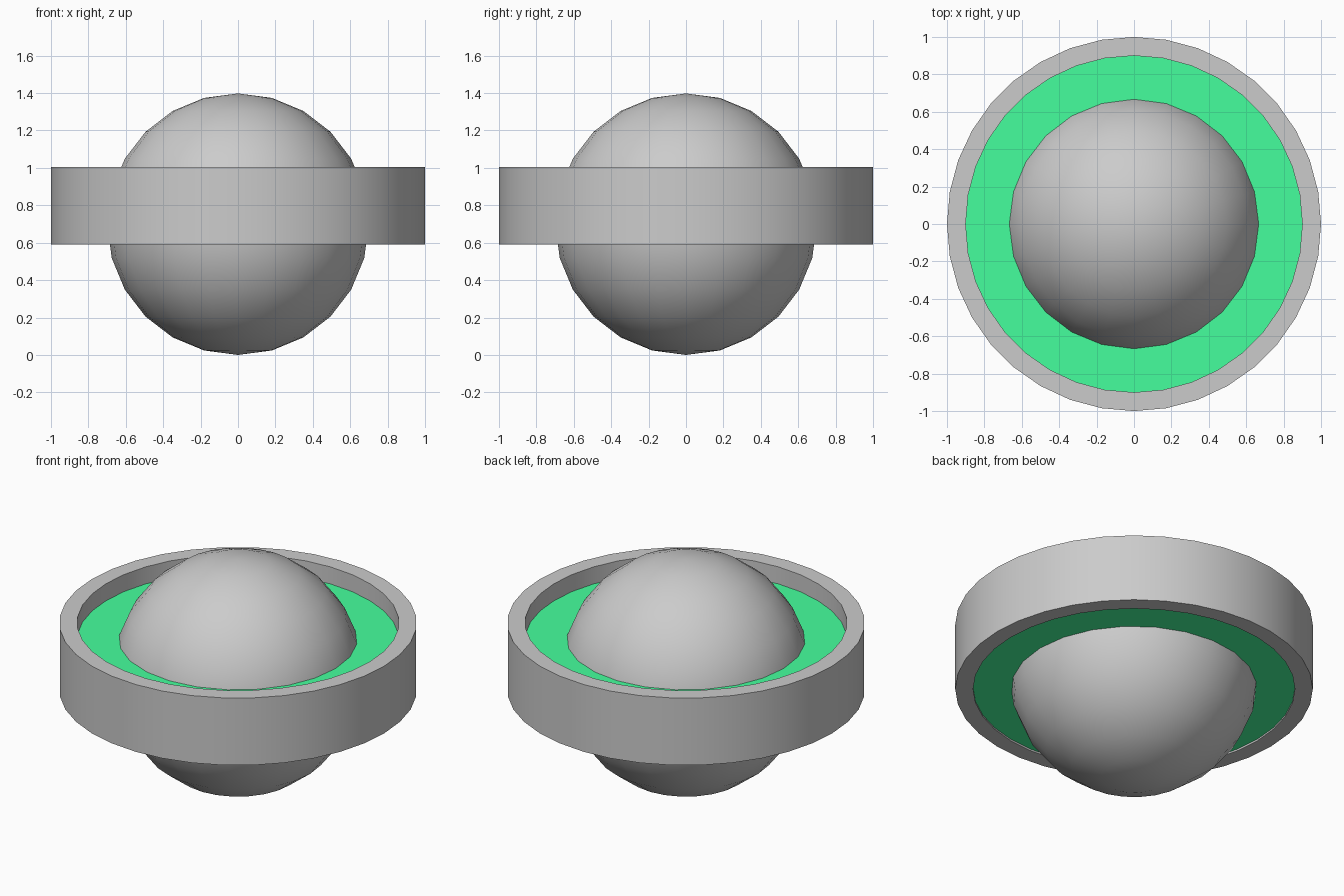
import bpy
import math

if "Cube" in bpy.data.objects:
    bpy.data.objects.remove(bpy.data.objects["Cube"])

SIDES = 36


def smooth(obj):
    bpy.context.view_layer.objects.active = obj
    obj.select_set(True)
    bpy.ops.object.shade_smooth_by_angle(angle=math.radians(35))
    obj.select_set(False)


def lathe(name, profile):
    """Spin a closed (radius, z) profile around the z axis."""
    n = len(profile)
    verts = [(r * math.sin(a), r * math.cos(a), z)
             for a in (2 * math.pi * i / SIDES for i in range(SIDES))
             for r, z in profile]
    faces = [(i * n + j, i * n + (j + 1) % n,
              (i + 1) % SIDES * n + (j + 1) % n, (i + 1) % SIDES * n + j)
             for i in range(SIDES) for j in range(n)]
    mesh = bpy.data.meshes.new(name)
    mesh.from_pydata(verts, [], faces)
    obj = bpy.data.objects.new(name, mesh)
    bpy.context.collection.objects.link(obj)
    # consistent outward normals
    bpy.ops.object.select_all(action='DESELECT')
    bpy.context.view_layer.objects.active = obj
    obj.select_set(True)
    bpy.ops.object.mode_set(mode='EDIT')
    bpy.ops.mesh.select_all(action='SELECT')
    bpy.ops.mesh.normals_make_consistent(inside=False)
    bpy.ops.object.mode_set(mode='OBJECT')
    smooth(obj)
    return obj


# central ball
bpy.ops.mesh.primitive_uv_sphere_add(segments=24, ring_count=12,
                                     radius=0.699, location=(0, 0, 0.699))
ball = bpy.context.object
ball.name = "central_ball"
smooth(ball)

# outer ring with open centre
lathe("outer_ring", [(0.9, 0.59), (1.0, 0.59), (1.0, 1.005), (0.9, 1.005)])

# thick green disc filling the gap between ball and ring
bpy.ops.mesh.primitive_cylinder_add(vertices=SIDES, radius=0.901, depth=0.3,
                                    location=(0, 0, 0.75))
disc = bpy.context.object
disc.name = "green_disc"
green = bpy.data.materials.new("green")
green.diffuse_color = (0.06, 1.0, 0.34, 1)
green.use_nodes = True
green.node_tree.nodes["Principled BSDF"].inputs["Base Color"].default_value = green.diffuse_color
disc.data.materials.append(green)
smooth(disc)
